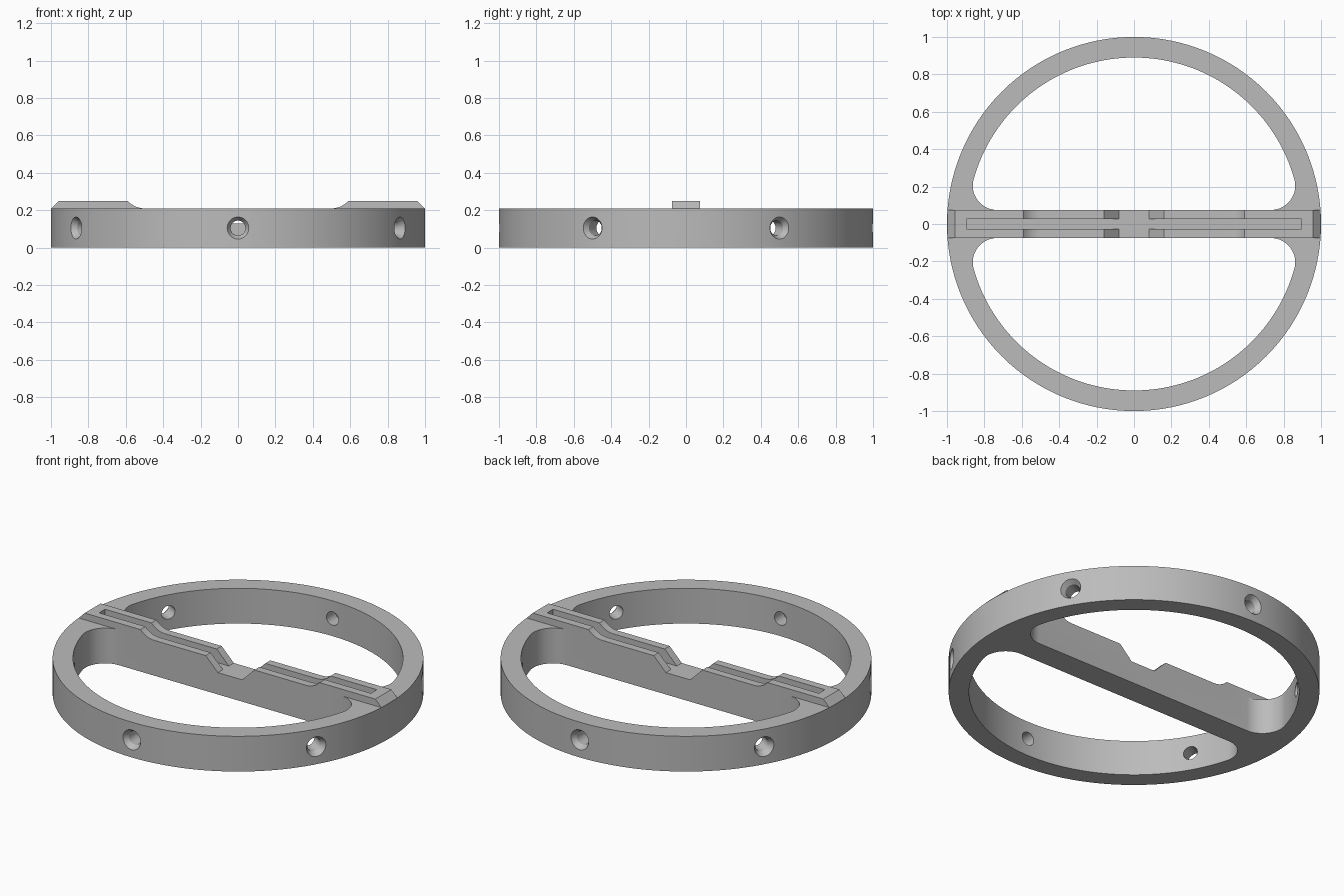
import bpy, bmesh
from math import sin, cos, pi, atan2, sqrt, radians
from mathutils import Matrix

cube = bpy.data.objects.get("Cube")
if cube:
    bpy.data.objects.remove(cube, do_unlink=True)

RING_H, BAR_Y, INNER_R, FILLET, FLOOR = 0.21, 0.075, 0.89, 0.13, 0.13

grey = bpy.data.materials.new("plain grey")
grey.use_nodes = True
grey.diffuse_color = (0.5, 0.5, 0.5, 1)
grey.node_tree.nodes["Principled BSDF"].inputs["Base Color"].default_value = (0.5, 0.5, 0.5, 1)


def arc(cx, cy, r, a0, a1, n):
    return [(cx + r * cos(a0 + (a1 - a0) * i / n), cy + r * sin(a0 + (a1 - a0) * i / n))
            for i in range(n + 1)]


def stack(name, rings):
    """Closed solid skinned through a list of equal-length point rings."""
    bm = bmesh.new()
    loops = [[bm.verts.new(p) for p in ring] for ring in rings]
    n = len(loops[0])
    for a, b in zip(loops, loops[1:]):
        for i in range(n):
            j = (i + 1) % n
            bm.faces.new((a[i], a[j], b[j], b[i]))
    bm.faces.new(loops[0])
    bm.faces.new(loops[-1])
    bmesh.ops.recalc_face_normals(bm, faces=bm.faces)
    mesh = bpy.data.meshes.new(name)
    bm.to_mesh(mesh)
    bm.free()
    mesh.materials.append(grey)
    obj = bpy.data.objects.new(name, mesh)
    bpy.context.collection.objects.link(obj)
    return obj


def plan_prism(name, pts, z0, z1):
    return stack(name, [[(x, y, z) for x, y in pts] for z in (z0, z1)])


def side_prism(name, pts, half_y):
    return stack(name, [[(x, y, z) for x, z in pts] for y in (-half_y, half_y)])


def combine(tool, operation):
    mod = body.modifiers.new(tool.name, 'BOOLEAN')
    mod.operation, mod.solver, mod.object = operation, 'EXACT', tool
    bpy.context.view_layer.objects.active = body
    bpy.ops.object.modifier_apply(modifier=mod.name)
    bpy.data.objects.remove(tool, do_unlink=True)


# Solid disc
body = plan_prism("ring_with_crossbar", arc(0, 0, 1, 0, 2 * pi, 128)[:-1], 0, RING_H)

# Raised pads at both ends of the crossbar, with a coved inner end
for s in (1, -1):
    cove = arc(0.5, RING_H + 0.12, 0.12, -pi / 2, -pi / 4, 8)
    pad = [(0.5, 0.17)] + cove + [(0.59, 0.25), (0.957, 0.25), (0.997, RING_H), (0.997, 0.17)]
    combine(side_prism("pad", [(s * x, z) for x, z in pad], BAR_Y + 0.0001), 'UNION')

# D-shaped windows with rounded corners
cy = BAR_Y + FILLET
cx = sqrt((INNER_R - FILLET) ** 2 - cy ** 2)
t = atan2(cy, cx)
window = (arc(cx, cy, FILLET, -pi / 2, t, 16) + arc(0, 0, INNER_R, t, pi - t, 72)[1:-1]
          + arc(-cx, cy, FILLET, pi - t, 1.5 * pi, 16))
for s in (1, -1):
    combine(plan_prism("window", [(x, s * y) for x, y in window], -0.1, 0.4), 'DIFFERENCE')

# Notch in the middle of the crossbar, then the long narrow slot
notch = [(-0.08, FLOOR), (0.08, FLOOR), (0.16, RING_H), (0.16, 0.3), (-0.16, 0.3), (-0.16, RING_H)]
combine(side_prism("notch", notch, 0.12), 'DIFFERENCE')
slot = [(-0.895, FLOOR), (0.895, FLOOR), (0.895, 0.4), (-0.895, 0.4)]
combine(side_prism("slot", slot, 0.028), 'DIFFERENCE')

# Six countersunk radial screw holes
for k in range(6):
    turn = Matrix.Rotation(radians(30 + 60 * k), 4, 'Z')
    profile = [(0.8, 0.04), (0.97, 0.04), (1.03, 0.078)]
    hole = stack("hole", [[(d, y, z) for y, z in arc(0, RING_H / 2, r, 0, 2 * pi, 32)[:-1]]
                          for d, r in profile])
    hole.data.transform(turn)
    combine(hole, 'DIFFERENCE')

# Smooth curved walls, crisp edges
bpy.ops.object.select_all(action='DESELECT')
body.select_set(True)
bpy.context.view_layer.objects.active = body
bpy.ops.object.shade_smooth_by_angle(angle=radians(25))
